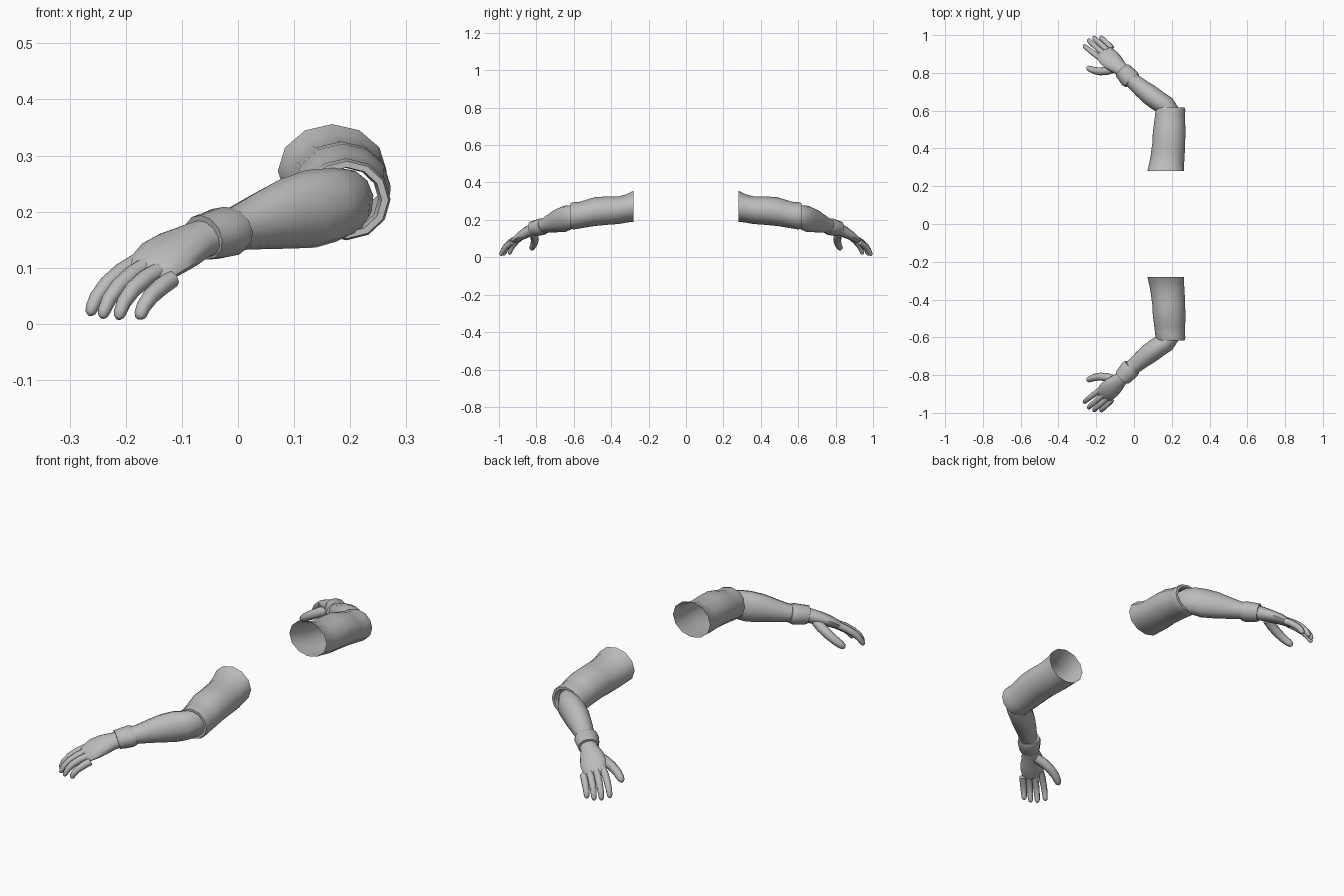
import bpy, bmesh, math
from mathutils import Vector

grey = bpy.data.materials.new("plain grey")
grey.diffuse_color = (0.5, 0.5, 0.5, 1)


def loft(name, stations, side, n=12, caps=(True, True), flat=None, sharp=50):
    """Skin elliptical rings (x, y, z, half_width, half_height) and mirror across y.
    side: width direction hint; flat: fixed ring axis instead of the path tangent."""
    bm = bmesh.new()
    pts = [Vector(s[:3]) for s in stations]
    rings = []
    for i, s in enumerate(stations):
        t = Vector(flat) if flat else pts[min(i + 1, len(pts) - 1)] - pts[max(i - 1, 0)]
        t.normalize()
        u = Vector(side)
        u = (u - t * u.dot(t)).normalized()
        v = t.cross(u)
        rings.append([bm.verts.new(pts[i] + u * s[3] * math.cos(a) + v * s[4] * math.sin(a))
                      for a in (2 * math.pi * k / n for k in range(n))])
    for r, q in zip(rings, rings[1:]):
        for k in range(n):
            bm.faces.new((r[k], r[(k + 1) % n], q[(k + 1) % n], q[k]))
    if caps[0]:
        bm.faces.new(rings[0][::-1])
    if caps[1]:
        bm.faces.new(rings[-1])
    me = bpy.data.meshes.new(name)
    bm.to_mesh(me)
    bm.free()
    me.materials.append(grey)
    ob = bpy.data.objects.new(name, me)
    bpy.context.collection.objects.link(ob)
    m = ob.modifiers.new("other arm", 'MIRROR')
    m.use_axis = (False, True, False)
    m.use_mirror_merge = False
    bpy.ops.object.select_all(action='DESELECT')
    ob.select_set(True)
    bpy.context.view_layer.objects.active = ob
    bpy.ops.object.shade_smooth_by_angle(angle=math.radians(sharp))
    return ob


# Upper sleeve: open tube at the shoulder, rolled rim at the elbow
loft("sleeve", [
    (.168, -.281, .273, .097, .083),
    (.172, -.315, .262, .093, .076),
    (.178, -.36, .252, .090, .074),
    (.184, -.43, .249, .087, .076),
    (.186, -.49, .244, .086, .077),
    (.189, -.54, .232, .082, .073),
    (.190, -.575, .224, .079, .071),
    (.193, -.60, .222, .079, .073),
    (.194, -.617, .221, .074, .069),
    (.194, -.617, .221, .062, .058),
    (.192, -.585, .223, .058, .055),
], side=(1, 0, 0), caps=(False, False), flat=(0, -1, 0))

# Forearm bending out of the sleeve and down to the wrist
loft("forearm", [
    (.190, -.560, .222, .052, .056),
    (.186, -.600, .217, .052, .062),
    (.168, -.627, .212, .052, .066),
    (.130, -.650, .205, .054, .070),
    (.085, -.683, .196, .054, .063),
    (.040, -.718, .183, .048, .051),
    (.000, -.752, .171, .042, .040),
    (-.045, -.795, .160, .037, .035),
], side=(.65, -.76, 0))

# Wrist band with a soft bulge
loft("wrist_band", [
    (-.010, -.758, .168, .036, .034),
    (-.010, -.758, .168, .049, .041),
    (-.022, -.770, .164, .053, .046),
    (-.042, -.792, .158, .050, .044),
    (-.062, -.814, .154, .046, .041),
    (-.062, -.814, .154, .034, .034),
], side=(.7, -.7, -.1), flat=(-.66, -.7, -.25))

# Palm, tilted so the little-finger side sits lower
across = (.065, -.055, -.030)
loft("palm", [
    (-.045, -.800, .157, .036, .034),
    (-.075, -.825, .147, .041, .032),
    (-.105, -.852, .133, .053, .029),
    (-.132, -.878, .118, .057, .025),
    (-.158, -.906, .097, .050, .019),
    (-.168, -.916, .088, .040, .012),
], side=across)

# Four fingers: base, middle, tip
fingers = {
    "index_finger": ((-.180, -.878, .110), (-.238, -.922, .066), (-.264, -.944, .015)),
    "middle_finger": ((-.163, -.902, .104), (-.217, -.951, .062), (-.242, -.974, .010)),
    "ring_finger": ((-.142, -.920, .094), (-.191, -.966, .057), (-.213, -.988, .008)),
    "little_finger": ((-.117, -.930, .080), (-.159, -.972, .045), (-.175, -.988, .008)),
}


def digit(name, base, mid, tip, r):
    """Curved tapering tube with a rounded end."""
    a, b, c = map(Vector, (base, mid, tip))
    ctrl = b * 2 - (a + c) / 2
    st = []
    for f, k in ((0, 1), (.2, 1.02), (.45, .95), (.7, .86), (.88, .75), (.96, .58), (1, .25)):
        p = a * (1 - f) ** 2 + ctrl * 2 * f * (1 - f) + c * f * f
        st.append((*p, r * k, r * k))
    loft(name, st, side=across, n=8)


for name, (b, m, t) in fingers.items():
    digit(name, b, m, t, .0155)

# Thumb hanging from the inner edge of the palm
digit("thumb", (-.105, -.822, .128), (-.185, -.808, .088), (-.248, -.830, .043), .022)
